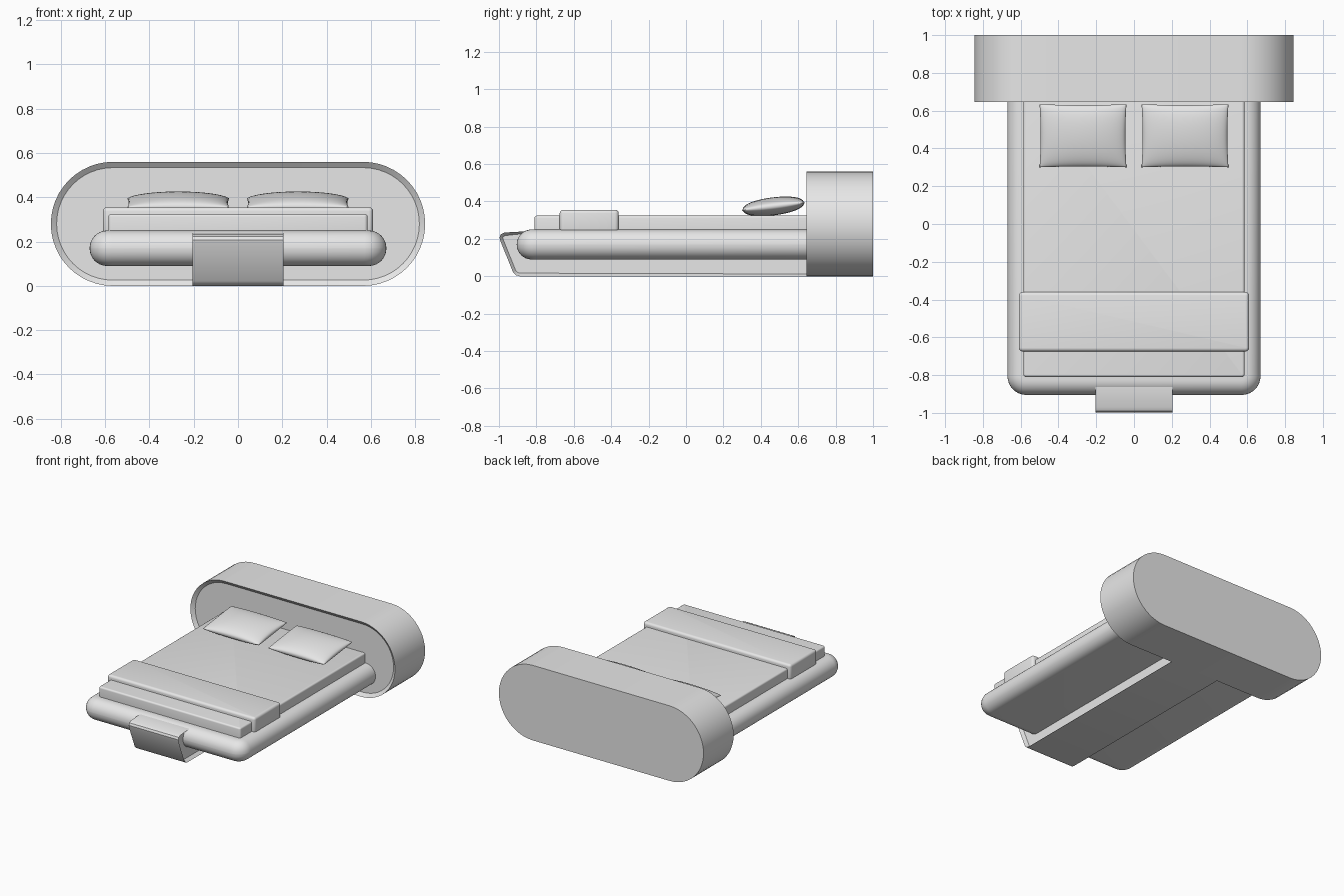
import bpy
import bmesh
import math
from mathutils import Matrix, Vector

cube = bpy.data.objects.get("Cube")
if cube:
    bpy.data.objects.remove(cube, do_unlink=True)

GREY = (0.8, 0.8, 0.8, 1)
grey = bpy.data.materials.new("plain grey")
grey.use_nodes = True
grey.diffuse_color = GREY
grey.node_tree.nodes["Principled BSDF"].inputs["Base Color"].default_value = GREY


def finish(name, bm):
    """Turn a bmesh into a smooth-shaded object with sharp edges kept."""
    mesh = bpy.data.meshes.new(name)
    bm.to_mesh(mesh)
    bm.free()
    mesh.materials.append(grey)
    obj = bpy.data.objects.new(name, mesh)
    bpy.context.collection.objects.link(obj)
    bpy.ops.object.select_all(action="DESELECT")
    obj.select_set(True)
    bpy.context.view_layer.objects.active = obj
    bpy.ops.object.shade_smooth_by_angle(angle=math.radians(35))
    return obj


def prism(points, offset):
    """Extrude a closed outline by the offset vector."""
    bm = bmesh.new()
    face = bm.faces.new([bm.verts.new(p) for p in points])
    moved = bmesh.ops.extrude_face_region(bm, geom=[face], use_keep_orig=True)["geom"]
    bmesh.ops.translate(bm, vec=offset,
                        verts=[v for v in moved if isinstance(v, bmesh.types.BMVert)])
    bmesh.ops.recalc_face_normals(bm, faces=bm.faces)
    return bm


def recess(bm, direction, rim, depth):
    """Sink a panel into the faces that look along the direction."""
    bm.normal_update()
    faces = [f for f in bm.faces if f.normal.dot(Vector(direction)) > 0.99]
    bmesh.ops.inset_individual(bm, faces=faces, thickness=rim, depth=-depth)


def rounded_slab(name, low, high, corner, edge, segments=8):
    """Box with rounded plan corners, then rounded top and bottom rims."""
    low, high = Vector(low), Vector(high)
    bm = bmesh.new()
    bmesh.ops.create_cube(bm, size=1)
    for v in bm.verts:
        v.co = Vector(a + (b - a) * (c + 0.5) for a, b, c in zip(low, high, v.co))
    upright = [e for e in bm.edges if abs(e.verts[0].co.z - e.verts[1].co.z) > 0.01]
    bmesh.ops.bevel(bm, geom=upright, offset=corner, segments=segments,
                    profile=0.5, affect="EDGES")
    bm.normal_update()
    rims = {e for f in bm.faces if abs(f.normal.z) > 0.9 for e in f.edges}
    bmesh.ops.bevel(bm, geom=list(rims), offset=edge, segments=segments,
                    profile=0.5, affect="EDGES")
    return finish(name, bm)


# Headboard: deep capsule with a thin rim around a sunken front panel
R, HALF, STEPS = 0.28, 0.565, 24
outline = []
for side, start in ((1, -90), (-1, 90)):
    for i in range(STEPS + 1):
        a = math.radians(start + 180 * i / STEPS)
        outline.append((side * HALF + R * math.cos(a), 0.645, R + R * math.sin(a)))
bm = prism(outline, (0, 0.355, 0))
recess(bm, (0, -1, 0), 0.026, 0.02)
finish("headboard", bm)

# Central plinth that curls up and over the foot of the frame
profile = [(0.7, 0), (-0.89, 0), (-0.91, 0.006), (-0.925, 0.022), (-0.993, 0.19),
           (-0.997, 0.208), (-0.99, 0.224), (-0.97, 0.234), (-0.86, 0.24),
           (-0.86, 0.13), (0.7, 0.13)]
bm = prism([(-0.205, y, z) for y, z in profile], (0.41, 0, 0))
recess(bm, (1, 0, 0), 0.017, 0.025)
recess(bm, (-1, 0, 0), 0.017, 0.025)
finish("plinth", bm)

# Padded frame, mattress and folded blanket
rounded_slab("bed_frame", (-0.67, -0.905, 0.09), (0.67, 0.8, 0.25), 0.1, 0.079)
rounded_slab("mattress", (-0.585, -0.81, 0.2), (0.585, 0.75, 0.324), 0.015, 0.012, 4)
rounded_slab("blanket", (-0.61, -0.675, 0.235), (0.61, -0.36, 0.355), 0.02, 0.018, 4)

# Pillows: two bulged grids joined along the seam, leaning back a little
for name, side in (("left_pillow", 1), ("right_pillow", -1)):
    bm = bmesh.new()
    for sign in (1, -1):
        grid = bmesh.ops.create_grid(bm, x_segments=28, y_segments=28, size=1)
        for v in grid["verts"]:
            u, w = math.sin(v.co.x * math.pi / 2), math.sin(v.co.y * math.pi / 2)
            puff = max(0, (1 - u * u) * (1 - w * w)) ** 0.42
            v.co = (0.23 * u * (0.975 + 0.025 * w * w),
                    0.168 * w * (0.975 + 0.025 * u * u), sign * 0.048 * puff)
    bmesh.ops.remove_doubles(bm, verts=bm.verts, dist=0.0002)
    bmesh.ops.recalc_face_normals(bm, faces=bm.faces)
    lean = Matrix.Rotation(math.radians(7), 4, "X")
    bm.transform(Matrix.Translation((side * 0.27, 0.467, 0.374)) @ lean)
    finish(name, bm)
